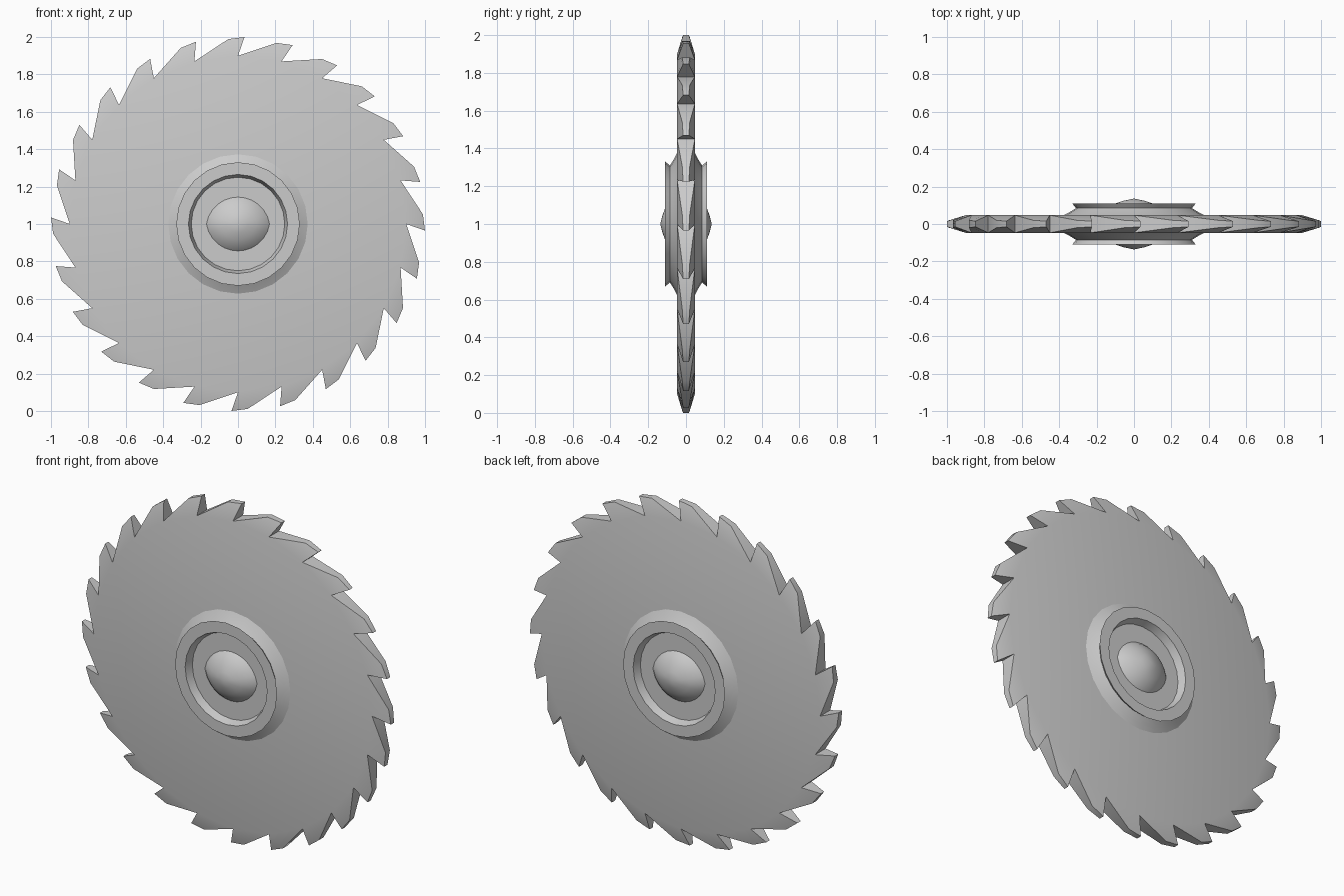
import bpy, bmesh
from math import sin, cos, pi, radians, sqrt

if "Cube" in bpy.data.objects:
    bpy.data.objects.remove(bpy.data.objects["Cube"])

N = 24          # teeth and hub sides
CZ = 1.0        # height of the centre


def pt(r, deg, y):
    a = radians(deg)
    return (r * cos(a), y, CZ + r * sin(a))


def finish(bm, name):
    bmesh.ops.recalc_face_normals(bm, faces=bm.faces)
    me = bpy.data.meshes.new(name)
    bm.to_mesh(me)
    bm.free()
    ob = bpy.data.objects.new(name, me)
    bpy.context.collection.objects.link(ob)
    bpy.ops.object.select_all(action='DESELECT')
    ob.select_set(True)
    bpy.context.view_layer.objects.active = ob
    bpy.ops.object.shade_smooth_by_angle(angle=radians(30))
    return ob


def lathe(name, profile, side, radius=lambda a: 1.0):
    """Spin (r, y) points round the y axis; radius(a) can stretch the outline."""
    bm = bmesh.new()
    rings = []
    for r, y in profile:
        if r == 0:
            rings.append([bm.verts.new((0, side * y, CZ))] * N)
        else:
            rings.append([bm.verts.new(pt(r * radius(2 * pi * i / N), 360 * i / N, side * y))
                          for i in range(N)])
    for A, B in zip(rings, rings[1:]):
        for i in range(N):
            j = (i + 1) % N
            q = list(dict.fromkeys((A[i], A[j], B[j], B[i])))
            bm.faces.new(q)
    finish(bm, name)


# toothed blade: flat disc with teeth that thin towards the tips
bm = bmesh.new()
step = 360 / N
sides = []
for s in (-1, 1):
    c = bm.verts.new((0, s * 0.05, CZ))
    valley, shoulder, tip = [], [], []
    for i in range(N):
        a = 90 + i * step
        valley.append(bm.verts.new(pt(0.9, a, s * 0.047)))
        tip.append(bm.verts.new(pt(1.0, a - 2, s * 0.015)))
        shoulder.append(bm.verts.new(pt(0.99, a + 3, s * 0.02)))
    outline = []
    for i in range(N):
        j = (i + 1) % N
        bm.faces.new((c, valley[i], valley[j]))
        bm.faces.new((valley[i], shoulder[i], valley[j]))
        bm.faces.new((valley[i], tip[i], shoulder[i]))
        outline += [valley[i], tip[i], shoulder[i]]
    sides.append(outline)
f, b = sides
for i in range(len(f)):
    j = (i + 1) % len(f)
    bm.faces.new((f[i], f[j], b[j], b[i]))
finish(bm, "saw_blade")


# eye-shaped outline: two arcs meeting at left and right corners
def eye(a):
    R, off = 0.1722, 0.0272
    s = abs(sin(a))
    return (-off * s + sqrt(R * R - off * off * (1 - s * s))) / 0.145


# hub collar with recess, and centre boss, on both faces
collar = [(0.38, 0.045), (0.345, 0.063), (0.31, 0.085), (0.33, 0.11),
          (0.265, 0.11), (0.25, 0.065), (0, 0.065)]
boss = [(0.145, 0.064), (0.125, 0.085), (0.085, 0.11), (0.045, 0.125), (0, 0.136)]
for side, label in ((-1, "front"), (1, "back")):
    lathe(label + "_hub_collar", collar, side)
    lathe(label + "_centre_boss", boss, side, eye)
